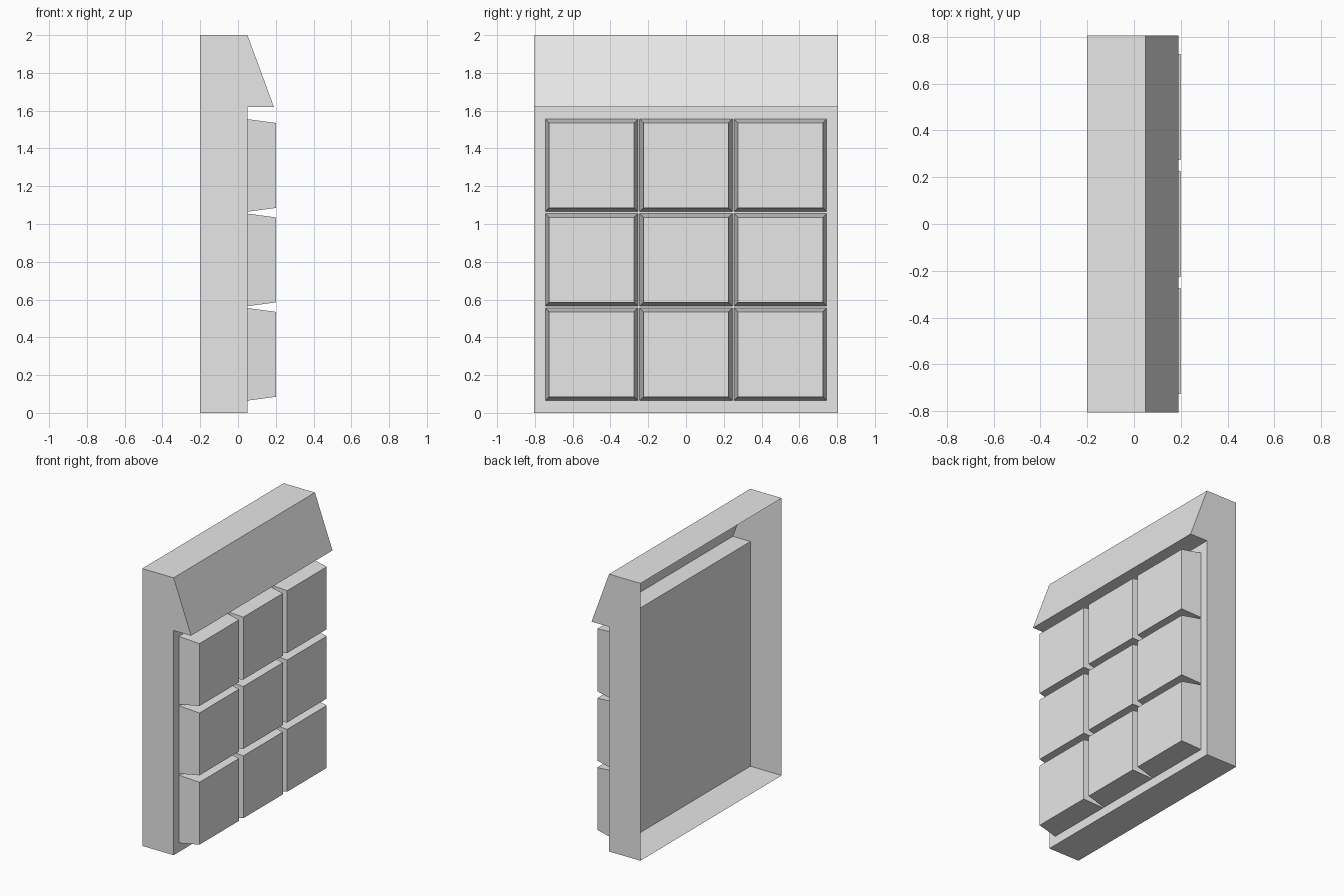
import bpy
import bmesh
from mathutils import Vector

cube = bpy.data.objects.get("Cube")
if cube:
    bpy.data.objects.remove(cube, do_unlink=True)

# Single plain grey material
GREY = (0.8, 0.8, 0.8, 1.0)
grey = bpy.data.materials.new("plain grey")
grey.use_nodes = True
grey.diffuse_color = GREY
grey.node_tree.nodes["Principled BSDF"].inputs["Base Color"].default_value = GREY

HALF_WIDTH = 0.805
BACK, PLATE, FACE = -0.2, 0.05, 0.2


def finish(name, bm, open_side):
    """Fix the normals, drop the faces on the open side and make the object."""
    bmesh.ops.recalc_face_normals(bm, faces=bm.faces)
    bm.normal_update()
    gone = [f for f in bm.faces
            if f.normal.x < -0.99 and abs(f.calc_center_median().x - open_side) < 1e-4]
    bmesh.ops.delete(bm, geom=gone, context="FACES")
    mesh = bpy.data.meshes.new(name)
    bm.to_mesh(mesh)
    bm.free()
    mesh.materials.append(grey)
    obj = bpy.data.objects.new(name, mesh)
    bpy.context.collection.objects.link(obj)
    return obj


# Housing: side profile with sloped hood, swept across the width, open at the back
profile = [(BACK, 0), (PLATE, 0), (PLATE, 1.62), (0.19, 1.62), (PLATE, 2), (BACK, 2)]
bm = bmesh.new()
side = bm.faces.new([bm.verts.new((x, -HALF_WIDTH, z)) for x, z in profile])
swept = bmesh.ops.extrude_face_region(bm, geom=[side], use_keep_orig=True)
moved = [v for v in swept["geom"] if isinstance(v, bmesh.types.BMVert)]
bmesh.ops.translate(bm, verts=moved, vec=(0, 2 * HALF_WIDTH, 0))
finish("hooded_housing", bm, BACK)


# Tapered tiles in a three by three grid
def add_tile(name, y, z):
    bm = bmesh.new()
    bmesh.ops.create_cube(bm, size=1)
    for v in bm.verts:
        outer = v.co.x > 0
        width = 0.45 if outer else 0.49
        v.co = Vector((FACE if outer else PLATE, y + v.co.y * width, z + v.co.z * width))
    finish(name, bm, PLATE)


for row, height in enumerate(("lower", "middle", "upper")):
    for col, place in enumerate(("front", "centre", "back")):
        add_tile(f"{height}_{place}_tile", (col - 1) * 0.5, 0.31 + row * 0.5)
